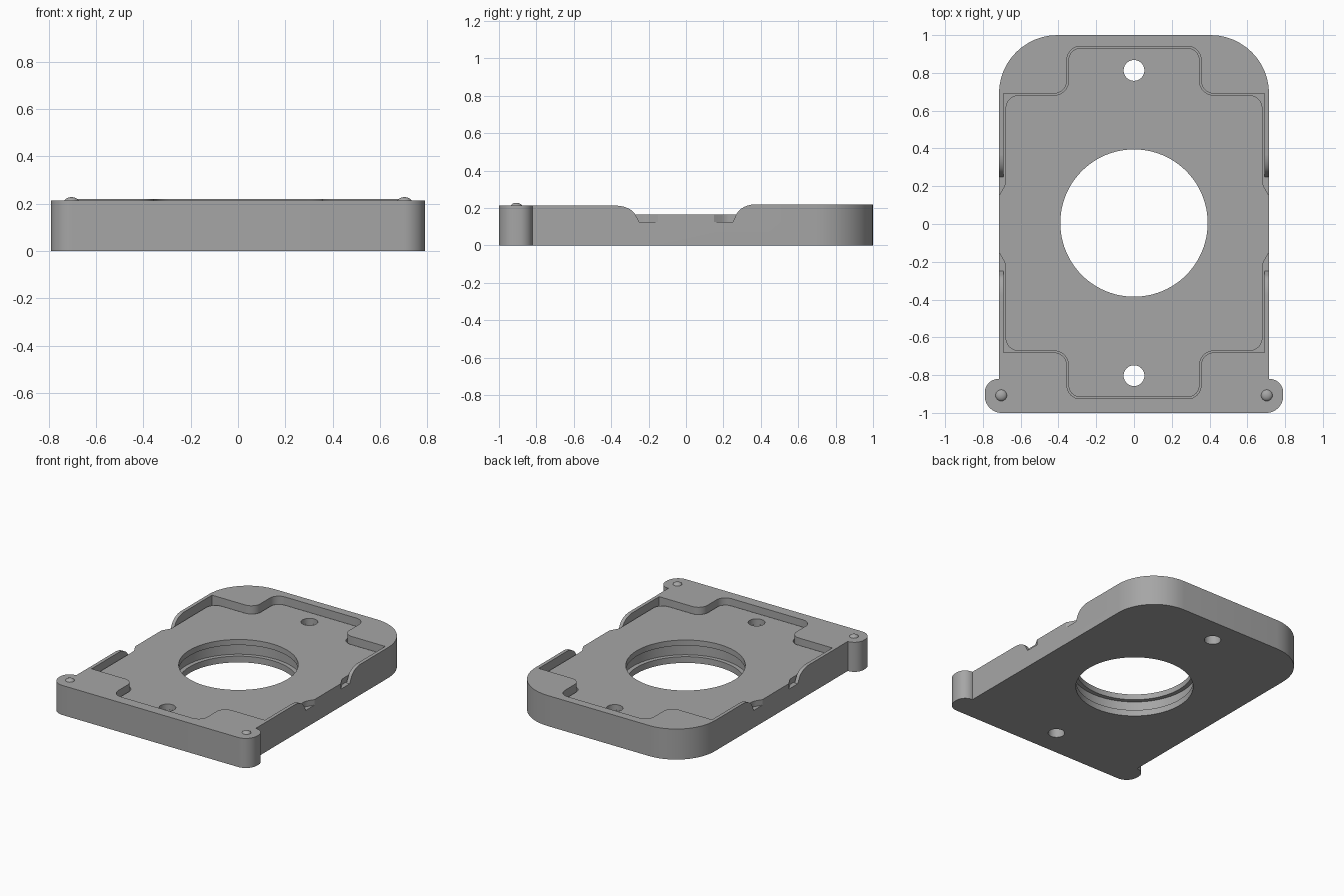
import bpy, bmesh, math
from mathutils import Vector, Matrix

if "Cube" in bpy.data.objects:
    bpy.data.objects.remove(bpy.data.objects["Cube"])

grey = bpy.data.materials.new("mid_grey")
grey.diffuse_color = (0.38, 0.38, 0.38, 1)
grey.use_nodes = True
grey.node_tree.nodes["Principled BSDF"].inputs["Base Color"].default_value = grey.diffuse_color


def rounded(points, n=12):
    """Polygon corners (x, y, radius) -> outline with filleted corners."""
    out = []
    for i, (x, y, r) in enumerate(points):
        p = Vector((x, y))
        if r == 0:
            out.append(p)
            continue
        a = (Vector(points[i - 1][:2]) - p).normalized()
        b = (Vector(points[(i + 1) % len(points)][:2]) - p).normalized()
        half = a.angle(b) / 2
        c = p + (a + b).normalized() * (r / math.sin(half))
        t0 = p + a * (r / math.tan(half)) - c
        t1 = p + b * (r / math.tan(half)) - c
        sweep = t0.angle_signed(t1)
        for k in range(n + 1):
            out.append(c + Matrix.Rotation(-sweep * k / n, 2) @ t0)
    return out


def mirrored(half):
    """Close a right-hand half outline across x = 0."""
    return half + [(-x, y, r) for x, y, r in reversed(half)]


def prism(name, outline, lo, hi, along_x=False):
    """Extrude an outline along z, or a (y, z) outline along x."""
    bm = bmesh.new()
    place = (lambda p: (lo, p[0], p[1])) if along_x else (lambda p: (p[0], p[1], lo))
    face = bm.faces.new([bm.verts.new(place(p)) for p in outline])
    step = (hi - lo, 0, 0) if along_x else (0, 0, hi - lo)
    top = bmesh.ops.extrude_face_region(bm, geom=[face])
    bmesh.ops.translate(bm, vec=step,
                        verts=[v for v in top["geom"] if isinstance(v, bmesh.types.BMVert)])
    bmesh.ops.recalc_face_normals(bm, faces=bm.faces)
    mesh = bpy.data.meshes.new(name)
    bm.to_mesh(mesh)
    bm.free()
    mesh.materials.append(grey)
    ob = bpy.data.objects.new(name, mesh)
    bpy.context.collection.objects.link(ob)
    return ob


def disc(name, y, r, lo, hi, n=96):
    ring = [(r * math.cos(2 * math.pi * k / n), y + r * math.sin(2 * math.pi * k / n))
            for k in range(n)]
    return prism(name, ring, lo, hi)


def activate(ob):
    bpy.ops.object.select_all(action='DESELECT')
    ob.select_set(True)
    bpy.context.view_layer.objects.active = ob


def cut(ob, cutter):
    activate(ob)
    mod = ob.modifiers.new("cut", 'BOOLEAN')
    mod.operation = 'DIFFERENCE'
    mod.solver = 'EXACT'
    mod.object = cutter
    bpy.ops.object.modifier_apply(modifier=mod.name)
    bpy.data.objects.remove(cutter)


def smooth(ob):
    activate(ob)
    bpy.ops.object.shade_smooth_by_angle(angle=math.radians(30))


# Housing: rounded back corners, two hinge ears at the front
housing = prism("housing", rounded(mirrored([
    (0.79, -1, 0.09), (0.79, -0.82, 0.073), (0.715, -0.82, 0),
    (0.715, 1, 0.31)])), 0, 0.22)

# Side notch with curved shoulders; the front half is slightly lower
notch = [(-1.2, 0.213)]
for k in range(13):
    a = math.radians(75 * k / 12)
    notch.append((-0.38 + 0.115 * math.sin(a), 0.213 - 0.07 * (1 - math.cos(a))))
notch += [(-0.25, 0.125), (0.25, 0.125)]
for k in range(12, -1, -1):
    a = math.radians(75 * k / 12)
    notch.append((0.38 - 0.115 * math.sin(a), 0.2205 - 0.075 * (1 - math.cos(a))))
notch += [(0.38, 0.3), (-1.2, 0.3)]
cut(housing, prism("notch_cutter", notch, -1, 1, along_x=True))

# Cross-shaped pocket
cut(housing, prism("pocket_cutter", rounded(mirrored([
    (0.355, -0.925, 0.07), (0.355, -0.68, 0.07), (0.69, -0.68, 0),
    (0.69, 0.69, 0), (0.355, 0.69, 0.07), (0.355, 0.94, 0.07)])), 0.1245, 0.4))

# Inset plate with side tabs reaching the housing edge
plate = prism("inset_plate", rounded(mirrored([
    (0.347, -0.917, 0.065), (0.347, -0.672, 0.075), (0.68, -0.672, 0.07),
    (0.68, -0.21, 0.08), (0.715, -0.15, 0), (0.715, 0.15, 0), (0.68, 0.21, 0.08),
    (0.68, 0.682, 0.07), (0.347, 0.682, 0.075), (0.347, 0.932, 0.065)])), 0.125, 0.165)

# Central opening and two screw holes through both parts
for part in (housing, plate):
    cut(part, disc("opening_cutter", 0.005, 0.39, -0.1, 0.5))
    for y in (-0.803, 0.813):
        cut(part, disc("screw_hole_cutter", y, 0.055, -0.1, 0.5, 40))

# Groove around the opening under the plate
cut(housing, disc("groove_cutter", 0.005, 0.42, 0.045, 0.5))

smooth(housing)
smooth(plate)

# Domed pins on the ears
for side, label in ((-1, "left"), (1, "right")):
    bpy.ops.mesh.primitive_uv_sphere_add(segments=24, ring_count=12, radius=1,
                                         location=(0.703 * side, -0.907, 0.208))
    pin = bpy.context.object
    pin.name = label + "_pin"
    pin.scale = (0.031, 0.031, 0.02)
    pin.data.materials.append(grey)
    smooth(pin)
